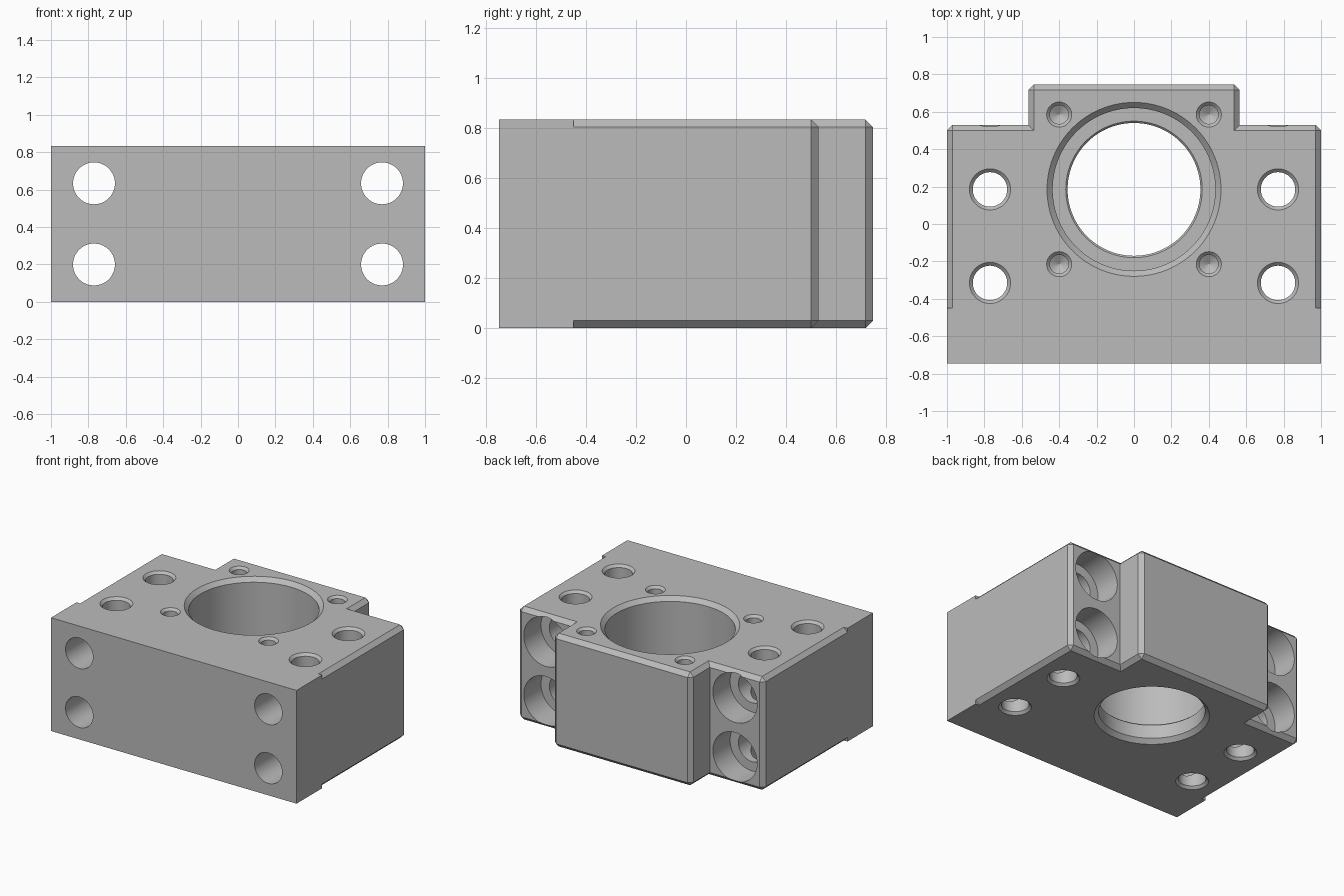
import bpy, bmesh, math

if "Cube" in bpy.data.objects:
    bpy.data.objects.remove(bpy.data.objects["Cube"], do_unlink=True)

H = 0.834        # block height
CHAMFER = 0.03
BACK, WING = 0.747, 0.53
BOSS = 0.565     # half width of the rear boss

steel = bpy.data.materials.new("machined grey")
steel.use_nodes = True
grey = (0.5, 0.5, 0.5, 1)
steel.diffuse_color = grey
steel.node_tree.nodes["Principled BSDF"].inputs["Base Color"].default_value = grey


def add_object(name, bm):
    bmesh.ops.recalc_face_normals(bm, faces=bm.faces)
    mesh = bpy.data.meshes.new(name)
    bm.to_mesh(mesh)
    bm.free()
    mesh.materials.append(steel)
    obj = bpy.data.objects.new(name, mesh)
    bpy.context.collection.objects.link(obj)
    return obj


def prism(name, outline, chamfer_test=None):
    bm = bmesh.new()
    base = bm.faces.new([bm.verts.new((x, y, 0)) for x, y in outline])
    top = bmesh.ops.extrude_face_region(bm, geom=[base])["geom"]
    bmesh.ops.translate(bm, vec=(0, 0, H),
                        verts=[v for v in top if isinstance(v, bmesh.types.BMVert)])
    bmesh.ops.recalc_face_normals(bm, faces=bm.faces)
    if chamfer_test:
        edges = [e for e in bm.edges if chamfer_test(e)]
        bmesh.ops.bevel(bm, geom=edges, offset=CHAMFER, segments=1,
                        affect='EDGES', profile=0.5)
    return add_object(name, bm)


def turned(name, profile, location, along_y=False, sides=64):
    # Closed solid of revolution from (radius, height) points
    bm = bmesh.new()
    rings = []
    for r, h in profile:
        ring = []
        for i in range(sides):
            a = 2 * math.pi * i / sides
            c, s = r * math.cos(a), r * math.sin(a)
            ring.append(bm.verts.new((c, h, s) if along_y else (c, s, h)))
        rings.append(ring)
    for lo, hi in zip(rings, rings[1:]):
        for i in range(sides):
            j = (i + 1) % sides
            bm.faces.new((lo[i], lo[j], hi[j], hi[i]))
    bm.faces.new(rings[0])
    bm.faces.new(rings[-1])
    obj = add_object(name, bm)
    obj.location = location
    obj.hide_render = True
    return obj


def combine(target, tool, operation):
    mod = target.modifiers.new(operation, 'BOOLEAN')
    mod.operation = operation
    mod.solver = 'EXACT'
    mod.object = tool
    bpy.context.view_layer.objects.active = target
    bpy.ops.object.modifier_apply(modifier=mod.name)
    bpy.data.objects.remove(tool, do_unlink=True)


def is_chamfered(edge):
    a, b = (v.co for v in edge.verts)
    mid = (a + b) / 2
    if abs(a.z - b.z) > 0.1:                       # upright edges: outer corners only
        outer_wing = abs(mid.x) > 0.9 and mid.y > 0
        return outer_wing or mid.y > WING + 0.1
    return mid.y > -0.4                            # rims, except the front end


# Stepped body with chamfered rims, joined to a sharp-edged front
half = [(1, -0.45), (1, WING), (BOSS, WING), (BOSS, BACK)]
outline = half + [(-x, y) for x, y in reversed(half)]
body = prism("bearing_block", outline, is_chamfered)
front = prism("front_slab", [(-1, -BACK), (1, -BACK), (1, -0.45), (-1, -0.45)])
combine(body, front, 'UNION')

# Main bore with a lip near the bottom
bore = turned("bore_cutter", [
    (0.395, -0.01), (0.355, 0.03), (0.355, 0.13), (0.365, 0.14), (0.435, 0.14),
    (0.435, H - 0.03), (0.475, H + 0.01)], (0, 0.185, 0), sides=96)
combine(body, bore, 'DIFFERENCE')

for side in (-1, 1):
    # Upright through holes, countersunk at both ends
    for y in (0.185, -0.315):
        hole = turned("upright_hole_cutter", [
            (0.12, -0.01), (0.092, 0.018), (0.092, H - 0.018), (0.12, H + 0.01)],
            (side * 0.77, y, 0))
        combine(body, hole, 'DIFFERENCE')
    # Blind threaded holes around the bore
    for y in (0.585, -0.215):
        hole = turned("screw_hole_cutter", [
            (0.001, H - 0.38), (0.05, H - 0.35), (0.05, H - 0.017), (0.077, H + 0.01)],
            (side * 0.4, y, 0), sides=48)
        combine(body, hole, 'DIFFERENCE')
    # Mounting holes, counterbored from the back
    for z in (0.2, H - 0.2):
        hole = turned("mounting_hole_cutter", [
            (0.112, -0.8), (0.112, WING - 0.2), (0.18, WING - 0.2), (0.18, 0.6)],
            (side * 0.77, 0, z), along_y=True)
        combine(body, hole, 'DIFFERENCE')

bpy.ops.object.select_all(action='DESELECT')
body.select_set(True)
bpy.context.view_layer.objects.active = body
bpy.ops.object.shade_smooth_by_angle(angle=math.radians(25))
